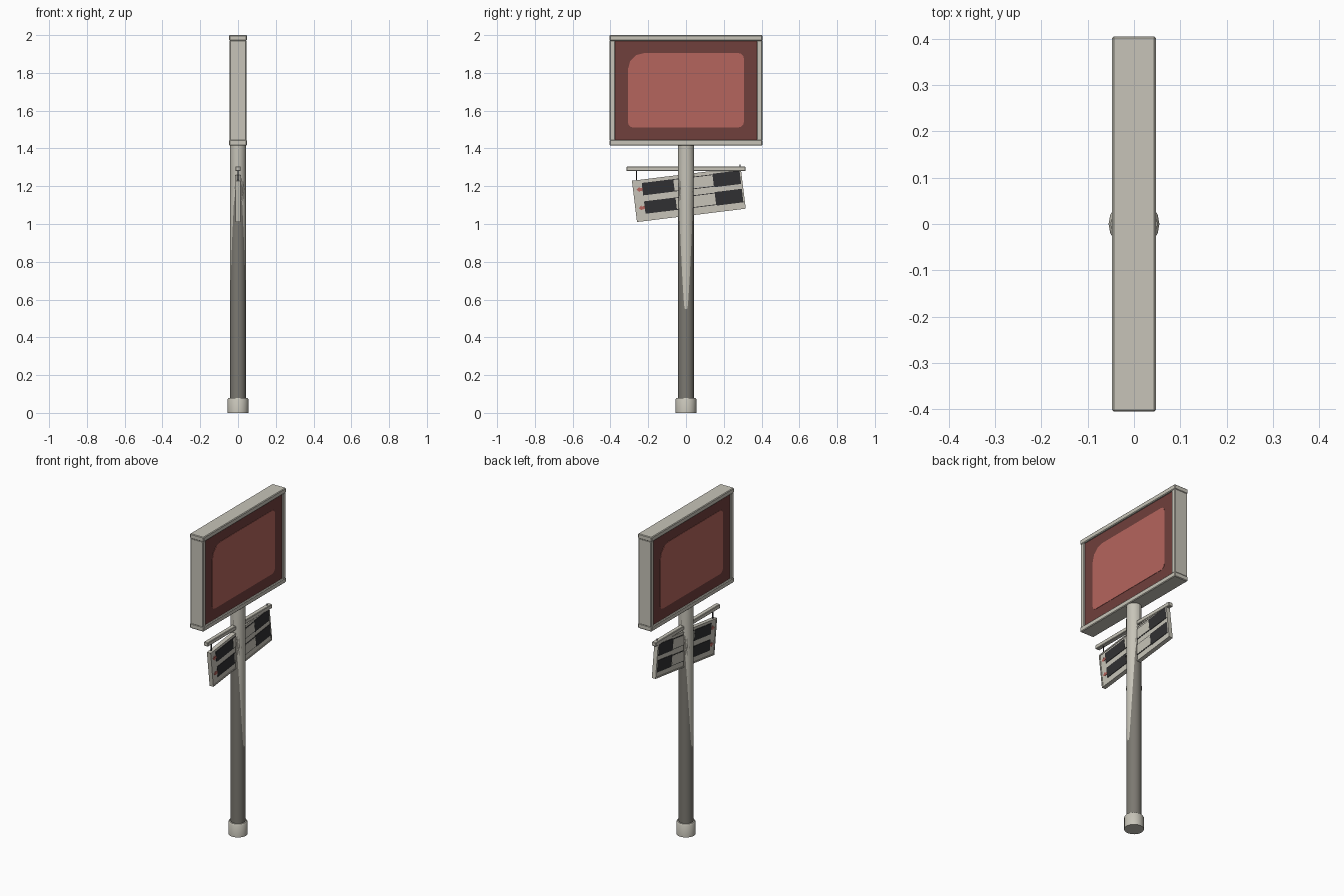
import bpy, bmesh
from math import sin, cos, pi, radians
from mathutils import Matrix, Vector

cube = bpy.data.objects.get("Cube")
if cube:
    bpy.data.objects.remove(cube, do_unlink=True)


def material(name, r, g, b):
    m = bpy.data.materials.new(name)
    m.use_nodes = True
    m.diffuse_color = (r, g, b, 1)
    m.node_tree.nodes["Principled BSDF"].inputs["Base Color"].default_value = (r, g, b, 1)
    return m


CREAM = material("cream metal", 0.57, 0.55, 0.48)
GREY = material("weathered grey", 0.20, 0.19, 0.165)
RED = material("faded red", 0.46, 0.13, 0.11)
MAROON = material("dark red", 0.16, 0.05, 0.045)
BLACK = material("charcoal", 0.03, 0.03, 0.032)


def finish(name, bm, mat, matrix=None):
    bmesh.ops.recalc_face_normals(bm, faces=bm.faces)
    mesh = bpy.data.meshes.new(name)
    bm.to_mesh(mesh)
    bm.free()
    mesh.materials.append(mat)
    ob = bpy.data.objects.new(name, mesh)
    bpy.context.collection.objects.link(ob)
    if matrix:
        ob.matrix_world = matrix
    return ob


def box(name, centre, size, mat, bevel=0, matrix=None):
    bm = bmesh.new()
    bmesh.ops.create_cube(bm, size=1)
    bmesh.ops.scale(bm, vec=size, verts=bm.verts)
    if bevel:
        bmesh.ops.bevel(bm, geom=bm.edges[:], offset=bevel, segments=1, affect='EDGES')
    bmesh.ops.translate(bm, vec=centre, verts=bm.verts)
    return finish(name, bm, mat, matrix)


def plate(name, outline, x0, x1, mat, matrix=None):
    """Extrude a (y, z) outline from x0 to x1."""
    bm = bmesh.new()
    face = bm.faces.new([bm.verts.new((x0, y, z)) for y, z in outline])
    geom = bmesh.ops.extrude_face_region(bm, geom=[face])["geom"]
    bmesh.ops.translate(bm, vec=(x1 - x0, 0, 0),
                        verts=[g for g in geom if isinstance(g, bmesh.types.BMVert)])
    return finish(name, bm, mat, matrix)


def smooth(ob):
    for o in bpy.context.selected_objects:
        o.select_set(False)
    ob.select_set(True)
    bpy.context.view_layer.objects.active = ob
    bpy.ops.object.shade_smooth_by_angle(angle=radians(40))


def lathe(name, profile, sides, mat):
    """Closed turned solid from (radius, z) points."""
    bm = bmesh.new()
    rings = [[bm.verts.new((r * cos(2 * pi * i / sides), r * sin(2 * pi * i / sides), z))
              for i in range(sides)] for r, z in profile]
    for a, b in zip(rings, rings[1:]):
        for i in range(sides):
            j = (i + 1) % sides
            bm.faces.new((a[i], a[j], b[j], b[i]))
    bm.faces.new(rings[0])
    bm.faces.new(rings[-1])
    smooth(finish(name, bm, mat))


# Post and foot
lathe("post", [(0.042, 0.02), (0.042, 1.42)], 24, GREY)
lathe("foot_collar", [(0.055, 0), (0.055, 0.072), (0.05, 0.08), (0.04, 0.08)], 16, CREAM)

# Pale coat on the post: full width at the top, tapering to a tongue on each side
COAT = [(1.42, 90), (1.27, 88), (1.1, 58), (0.9, 42), (0.7, 26), (0.57, 14), (0.55, 8)]
for side, label in ((0, "left"), (pi, "right")):
    bm = bmesh.new()
    steps = 12
    rows = []
    for z, spread in COAT:
        angles = [side + radians(spread) * (2 * i / steps - 1) for i in range(steps + 1)]
        rows.append([bm.verts.new((0.0428 * cos(a), 0.0428 * sin(a), z)) for a in angles])
    for a, b in zip(rows, rows[1:]):
        for i in range(steps):
            bm.faces.new((a[i], b[i], b[i + 1], a[i + 1]))
    coat = finish("post_coat_" + label, bm, CREAM)
    if coat.data.polygons[steps // 2].normal.x * cos(side) < 0:
        coat.data.flip_normals()
    smooth(coat)

# Main sign box: rails, uprights and core
box("top_rail", (0, 0, 1.985), (0.094, 0.81, 0.03), CREAM, 0.004)
box("bottom_rail", (0, 0, 1.43), (0.094, 0.81, 0.03), CREAM, 0.004)
for s, label in ((-1, "front"), (1, "back")):
    box(label + "_upright", (0, s * 0.39, 1.707), (0.088, 0.028, 0.53), CREAM, 0.003)
box("sign_core", (0, 0, 1.707), (0.074, 0.76, 0.53), MAROON)

# Lighter sign faces with one large clipped corner
for s, label in ((1, "left"), (-1, "right")):
    outline = []
    corners = [(-1, 1, 0.085), (1, 1, 0.03), (1, -1, 0.03), (-1, -1, 0.025)]
    for cy, cz, r in corners:
        start = {(-1, 1): pi, (1, 1): pi / 2, (1, -1): 0, (-1, -1): -pi / 2}[cy, cz]
        py, pz = cy * (0.307 - r), 1.708 + cz * (0.197 - r)
        for k in range(4):
            t = start - k * pi / 6
            outline.append((s * (py + r * cos(t)), pz + r * sin(t)))
    plate("sign_face_" + label, outline, s * 0.036, s * 0.039, RED)

# Crossbar and hangers
box("crossbar", (0, 0, 1.292), (0.028, 0.63, 0.025), CREAM, 0.003)
for y, z in ((-0.262, 1.25), (0.285, 1.28)):
    box("hanger", (0, y, z), (0.005, 0.005, 0.07), BLACK)

# Crooked hanging board, built flat and then tilted
TILT = Matrix.Translation((0, 0.015, 1.155)) @ Matrix.Rotation(radians(7), 4, 'X')
box("hanging_board", (0, 0, 0), (0.02, 0.575, 0.215), CREAM, 0, TILT)
for s in (-1, 1):
    box("board_edge_flat", (0, 0, s * 0.106), (0.026, 0.58, 0.008), CREAM, 0, TILT)
    box("board_edge_upright", (0, s * 0.286, 0), (0.026, 0.008, 0.22), CREAM, 0, TILT)

# Slots and markers on both faces of the board
for s in (-1, 1):
    for v in (0.059, -0.039):
        for u0, u1, h, x, mat, name in (
                (-0.24, -0.075, 0.066, 0.011, BLACK, "dark_slot_wide"),
                (0.14, 0.282, 0.072, 0.011, BLACK, "dark_slot_narrow"),
                (-0.075, 0.14, 0.066, 0.0105, BLACK, "slot_outline"),
                (-0.072, 0.137, 0.058, 0.0115, CREAM, "slot_insert")):
            box(name, (s * x, (u0 + u1) / 2, v), (0.003, u1 - u0, h), mat, 0, TILT)
        arrow = [(-0.272, v), (-0.255, v + 0.014), (-0.255, v + 0.008), (-0.24, v + 0.008),
                 (-0.24, v - 0.008), (-0.255, v - 0.008), (-0.255, v - 0.014)]
        plate("red_arrow", arrow, s * 0.0095, s * 0.0125, RED, TILT)
